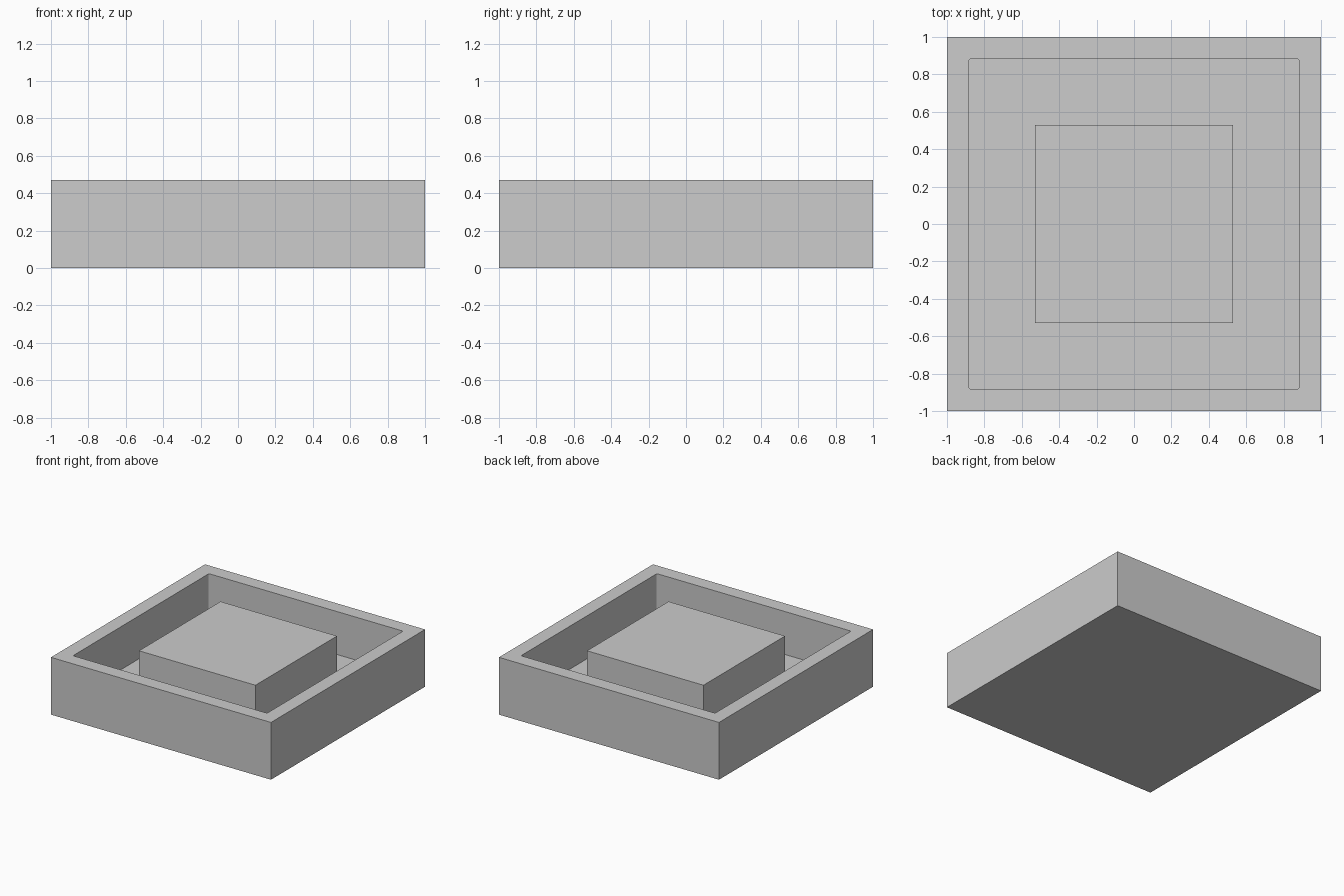
import bpy
import bmesh
from mathutils import Matrix, Vector

if "Cube" in bpy.data.objects:
    bpy.data.objects.remove(bpy.data.objects["Cube"], do_unlink=True)

U = 2 / 17              # wall and floor thickness
HEIGHT = 4 * U
BLOCK_HALF = 4.5 * U    # half width of the raised centre
INNER_HALF = 1 - U

grey = bpy.data.materials.new("light grey")
grey.use_nodes = True
colour = (0.604, 0.604, 0.604, 1)
grey.diffuse_color = colour
grey.node_tree.nodes["Principled BSDF"].inputs["Base Color"].default_value = colour


def inset(bm, face, thickness):
    bmesh.ops.inset_individual(bm, faces=[face], thickness=thickness, use_even_offset=True)
    return face


def extrude(bm, face, dz):
    new = bmesh.ops.extrude_discrete_faces(bm, faces=[face])["faces"][0]
    bmesh.ops.translate(bm, verts=new.verts, vec=Vector((0, 0, dz)))
    return new


# Solid square slab
bm = bmesh.new()
bmesh.ops.create_cube(bm, size=1, matrix=Matrix.Translation((0, 0, HEIGHT / 2))
                      @ Matrix.Diagonal((2, 2, HEIGHT, 1)))
top = max(bm.faces, key=lambda f: f.calc_center_median().z)

# Recess inside the rim, then the centre block raised back to rim height
top = extrude(bm, inset(bm, top, U), U - HEIGHT)
top = extrude(bm, inset(bm, top, INNER_HALF - BLOCK_HALF), HEIGHT - U)

# Tiny rounding of the recess's upright corners
corners = [e for e in bm.edges
           if abs(e.verts[0].co.z - e.verts[1].co.z) > 0.1
           and all(abs(abs(v.co.x) - INNER_HALF) < 0.01 for v in e.verts)]
bmesh.ops.bevel(bm, geom=corners, offset=0.012, segments=3, profile=0.5, affect='EDGES')
bmesh.ops.recalc_face_normals(bm, faces=bm.faces)

mesh = bpy.data.meshes.new("square_tray_with_block")
bm.to_mesh(mesh)
bm.free()
mesh.materials.append(grey)
tray = bpy.data.objects.new("square_tray_with_block", mesh)
bpy.context.collection.objects.link(tray)
